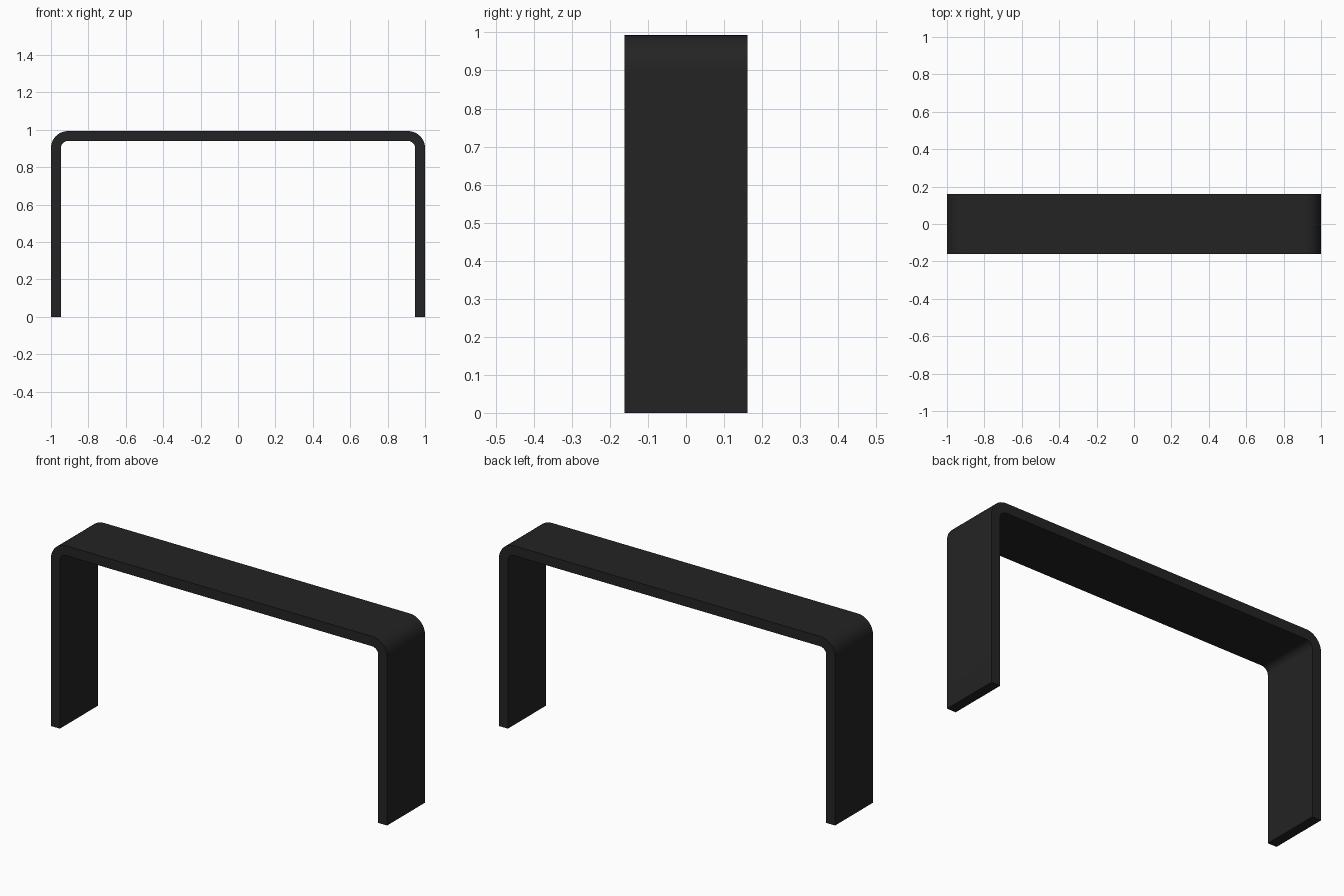
import bpy, bmesh, math

cube = bpy.data.objects.get("Cube")
if cube:
    bpy.data.objects.remove(cube, do_unlink=True)

HALF_WIDTH, HEIGHT, HALF_DEPTH = 1.0, 0.993, 0.161
THICKNESS, OUTER_RADIUS, STEPS = 0.053, 0.09, 12

# Matte black finish
black = bpy.data.materials.new("matte_black")
black.use_nodes = True
colour = (0.017, 0.017, 0.017, 1)
black.diffuse_color = colour
bsdf = black.node_tree.nodes["Principled BSDF"]
bsdf.inputs["Base Color"].default_value = colour
bsdf.inputs["Roughness"].default_value = 0.6


def arch_line(radius):
    """Left foot to right foot, with both bends sharing the same centres."""
    cx, cz = HALF_WIDTH - OUTER_RADIUS, HEIGHT - OUTER_RADIUS
    bend = [(cx + radius * math.cos(a), cz + radius * math.sin(a))
            for a in (math.pi / 2 * i / STEPS for i in range(STEPS + 1))]
    half = [(cx + radius, 0)] + bend
    return half + [(-x, z) for x, z in reversed(half)]


# Bent flat bar: quads across the thickness, extruded through the depth
bm = bmesh.new()
outer, inner = [[bm.verts.new((x, -HALF_DEPTH, z)) for x, z in arch_line(r)]
                for r in (OUTER_RADIUS, OUTER_RADIUS - THICKNESS)]
for i in range(len(outer) - 1):
    bm.faces.new((outer[i], outer[i + 1], inner[i + 1], inner[i]))
result = bmesh.ops.extrude_face_region(bm, geom=bm.faces[:], use_keep_orig=True)
moved = [g for g in result["geom"] if isinstance(g, bmesh.types.BMVert)]
bmesh.ops.translate(bm, verts=moved, vec=(0, 2 * HALF_DEPTH, 0))
bmesh.ops.recalc_face_normals(bm, faces=bm.faces[:])

mesh = bpy.data.meshes.new("bent_bar_frame")
bm.to_mesh(mesh)
bm.free()
mesh.materials.append(black)
frame = bpy.data.objects.new("bent_bar_frame", mesh)
bpy.context.collection.objects.link(frame)

# Smooth bends, crisp edges
bpy.ops.object.select_all(action="DESELECT")
frame.select_set(True)
bpy.context.view_layer.objects.active = frame
bpy.ops.object.shade_smooth_by_angle(angle=math.radians(30))
